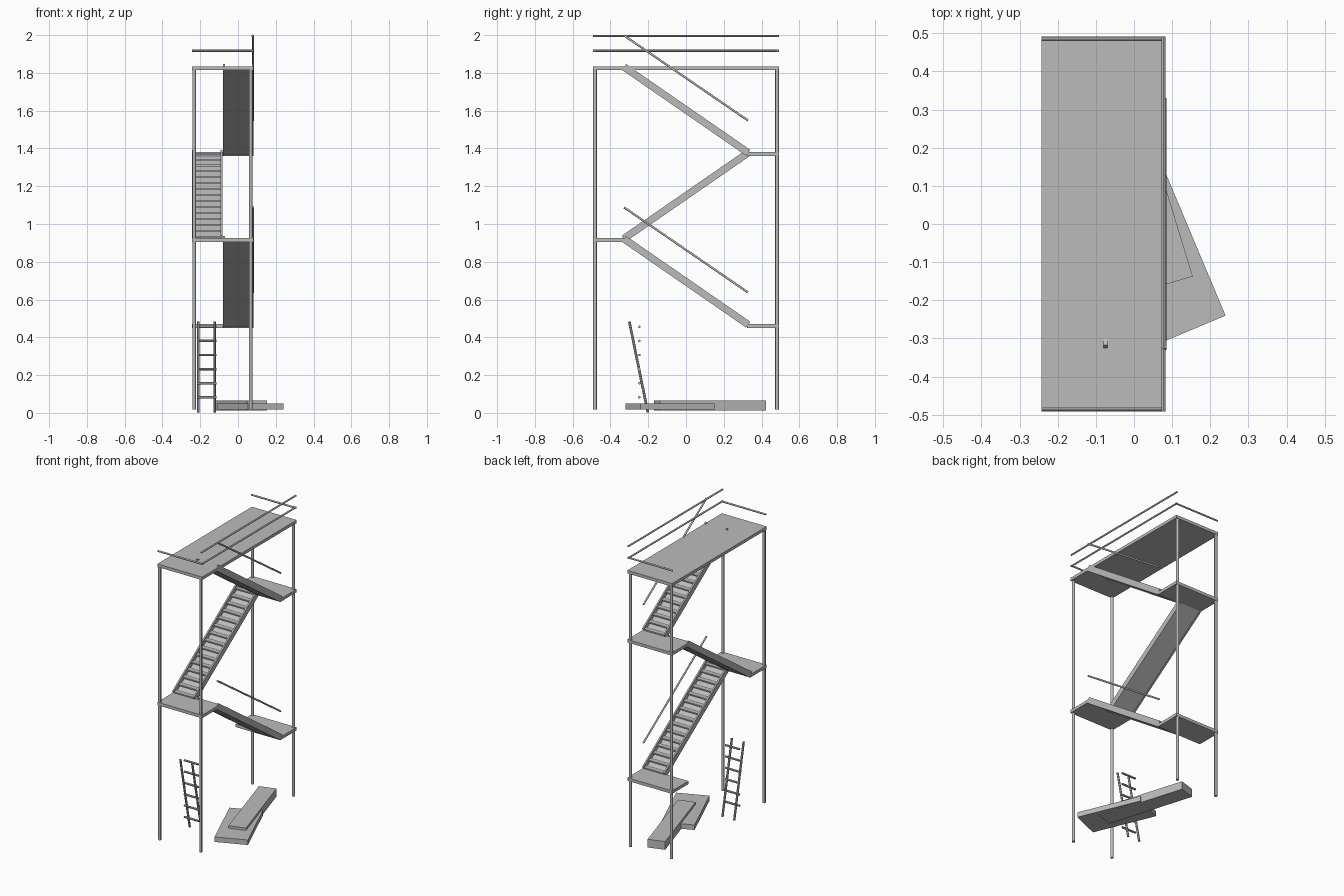
import bpy
import math
from mathutils import Vector, Matrix

cube = bpy.data.objects.get("Cube")
if cube:
    bpy.data.objects.remove(cube, do_unlink=True)

grey = bpy.data.materials.new("plain_grey")
grey.use_nodes = True
grey.diffuse_color = (0.5, 0.5, 0.5, 1)
grey.node_tree.nodes["Principled BSDF"].inputs["Base Color"].default_value = (0.5, 0.5, 0.5, 1)


def box(name, centre, size, rotation=None):
    """Box of a given size, optionally turned by a rotation matrix."""
    bpy.ops.mesh.primitive_cube_add(size=1)
    obj = bpy.context.object
    obj.name = name
    turn = rotation or Matrix.Identity(4)
    obj.matrix_world = Matrix.Translation(centre) @ turn @ Matrix.Diagonal((*size, 1))
    obj.data.materials.append(grey)
    return obj


def tube(name, start, end, radius):
    """Round bar between two points."""
    a, b = Vector(start), Vector(end)
    bpy.ops.mesh.primitive_cylinder_add(vertices=12, radius=radius, depth=(b - a).length)
    obj = bpy.context.object
    obj.name = name
    obj.matrix_world = Matrix.Translation((a + b) / 2) @ (b - a).to_track_quat("Z", "Y").to_matrix().to_4x4()
    obj.data.materials.append(grey)
    bpy.ops.object.shade_smooth_by_angle()
    return obj


LEFT, RIGHT, MID = 0.083, -0.243, -0.08
END = 0.492
STEP = 0.455
LOW = 0.46
levels = [LOW + STEP * i for i in range(4)]
TURN = 0.328

# Corner posts
for x in (RIGHT + 0.011, LEFT - 0.016):
    for y in (-0.482, 0.482):
        tube("post", (x, y, 0.018), (x, y, 1.832), 0.0095)

# Top deck and landings
width = LEFT - RIGHT
box("top_deck", (MID, 0, levels[3]), (width, 2 * END, 0.02))
for i, z in enumerate(levels[:3]):
    side = -1 if i == 1 else 1
    box("landing", (MID, side * (END + 0.322) / 2, z), (width, END - 0.322, 0.02))


def flight(x0, x1, low, high):
    """Stair flight between two (y, z) points: stringers, soffit and treads."""
    a, b = Vector((0, *low)), Vector((0, *high))
    run = b - a
    turn = Matrix.Rotation(math.atan2(run.z, run.y), 4, "X")
    up = turn.to_3x3() @ Vector((0, 0, 1))
    # Keep the normal pointing upward for flights climbing toward the front
    if up.z < 0:
        up = -up
    middle = (a + b) / 2
    cx = (x0 + x1) / 2
    for x in (x0 + 0.005, x1 - 0.005):
        box("stringer", middle + Vector((x, 0, 0)), (0.01, run.length, 0.038), turn)
    box("stair_soffit", middle - up * 0.013 + Vector((cx, 0, 0)),
        (x1 - x0 - 0.016, run.length, 0.005), turn)
    count = 14
    for i in range(count + 1):
        t = 0.015 + 0.97 * i / count
        box("tread", a + run * t + up * 0.004 + Vector((cx, 0, 0)),
            (x1 - x0 - 0.016, 0.034, 0.008))


# Three flights, alternating sides
for i in range(3):
    side = -1 if i == 1 else 1
    x0, x1 = (RIGHT, MID - 0.002) if i == 1 else (MID, LEFT)
    flight(x0, x1, (side * TURN, levels[i] + 0.008), (-side * TURN, levels[i + 1] + 0.006))

# Sloping handrails on the outer flights
RAIL = 0.0055
for i in (0, 2):
    z = levels[i] + 0.178
    tube("stair_handrail", (0.08, -TURN, z + 0.45), (0.08, TURN, z), RAIL)

# Guard rails around the top deck
for z in (1.917, 1.9945):
    tube("long_guard_rail", (0.077, -END, z), (0.077, END, z), RAIL)
for y in (-0.485, 0.485):
    tube("end_guard_rail", (RIGHT, y, 1.917), (LEFT, y, 1.917), RAIL)

# Leaning ladder
for x in (-0.21, -0.124):
    tube("ladder_rail", (x, -0.202, 0.002), (x, -0.3, 0.483), 0.007)
for i in range(6):
    z = 0.083 + 0.0745 * i
    tube("ladder_rung", (-0.218, -0.247, z), (-0.114, -0.247, z), 0.0065)


def slab(name, corner, angle, wide, long, bottom, top):
    """Slab turned about z, placed by its front left corner."""
    turn = Matrix.Rotation(math.radians(angle), 4, "Z")
    centre = Vector((*corner, 0)) + turn @ Vector((-wide / 2, long / 2, 0))
    centre.z = (bottom + top) / 2
    box(name, centre, (wide, long, top - bottom), turn)


# Crossed slabs on the ground
slab("wide_slab", (0.24, -0.24), 22.8, 0.204, 0.423, 0.017, 0.05)
slab("narrow_slab", (0.154, -0.137), 17, 0.11, 0.587, 0.012, 0.066)
